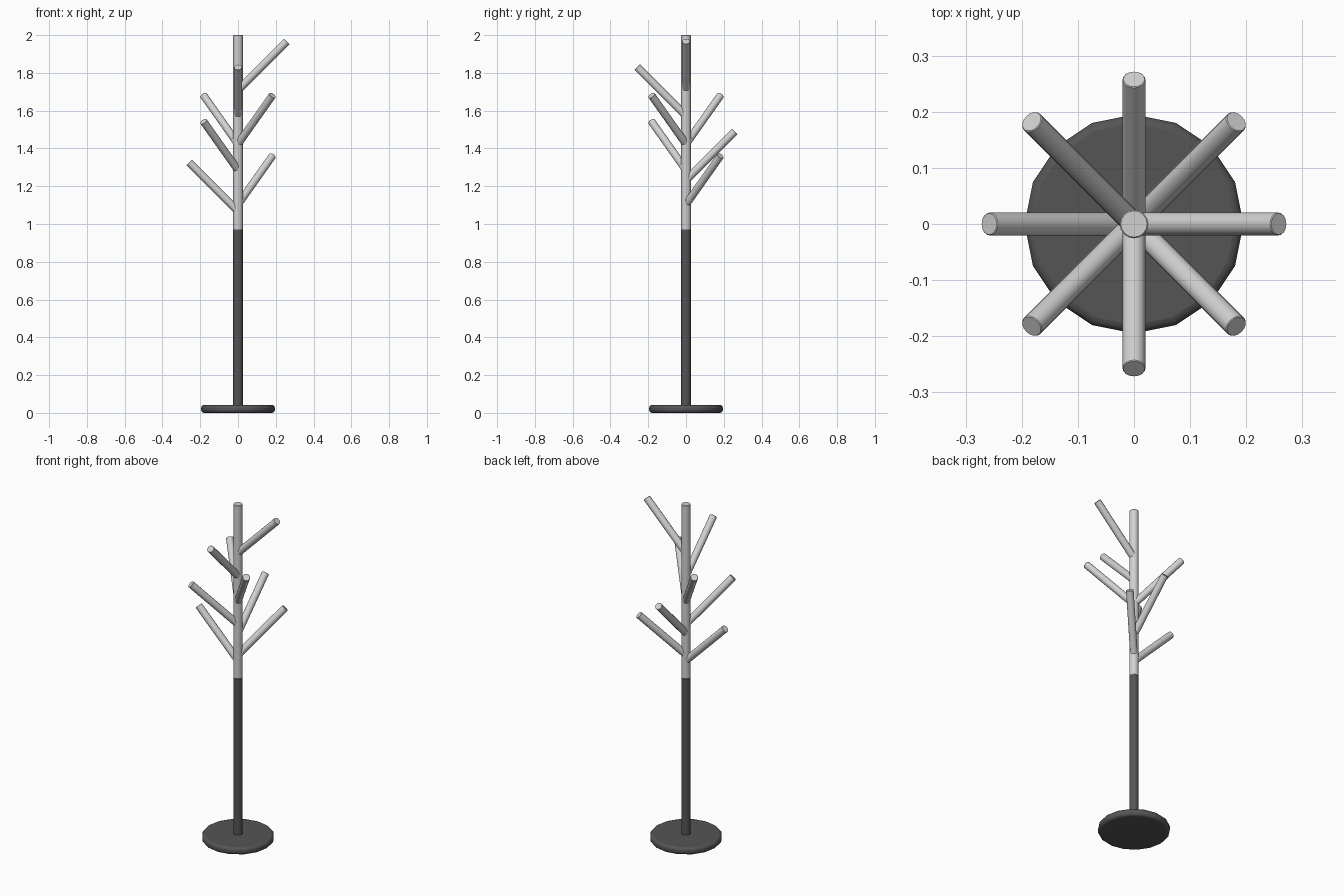
import bpy
import math
from mathutils import Vector

if "Cube" in bpy.data.objects:
    bpy.data.objects.remove(bpy.data.objects["Cube"])

SIDES = 16


def material(name, grey):
    m = bpy.data.materials.new(name)
    m.diffuse_color = (grey, grey, grey, 1)
    m.use_nodes = True
    m.node_tree.nodes["Principled BSDF"].inputs["Base Color"].default_value = m.diffuse_color
    return m


dark = material("dark grey", 0.09)
light = material("light grey", 0.64)


def rod(name, start, end, radius, mat, bevel=0.0, segments=2):
    """Cylinder between two points, with optionally rounded rims."""
    start, end = Vector(start), Vector(end)
    axis = end - start
    bpy.ops.mesh.primitive_cylinder_add(
        vertices=SIDES, radius=radius, depth=axis.length, location=(start + end) / 2)
    ob = bpy.context.object
    ob.name = name
    # cylinder vertices start on the y axis, so 16 sides keep corners on both axes
    ob.rotation_euler = axis.to_track_quat('Z', 'Y').to_euler()
    ob.data.materials.append(mat)
    if bevel:
        b = ob.modifiers.new("rounded rim", 'BEVEL')
        b.width = bevel
        b.segments = segments
        b.limit_method = 'ANGLE'
        b.angle_limit = math.radians(40)
    bpy.ops.object.shade_smooth_by_angle(angle=math.radians(35))
    return ob


# Round foot plate
rod("base", (0, 0, 0), (0, 0, 0.042), 0.195, dark, 0.015, 3)

# Two-tone pole
rod("lower_pole", (0, 0, 0.03), (0, 0, 0.97), 0.0255, dark)
rod("upper_pole", (0, 0, 0.97), (0, 0, 2.0), 0.0255, light, 0.002, 1)

# Branches rising at 45 degrees: (compass angle, height of tip centre)
REACH = 0.258
branches = [(0, 1.967), (270, 1.83), (315, 1.681), (135, 1.681),
            (225, 1.543), (90, 1.49), (45, 1.361), (180, 1.326)]
for i, (angle, tip_z) in enumerate(branches, 1):
    a = math.radians(angle)
    tip = (REACH * math.cos(a), REACH * math.sin(a), tip_z)
    rod(f"branch_{i}", (0, 0, tip_z - REACH), tip, 0.0205, light, 0.0015, 1)
